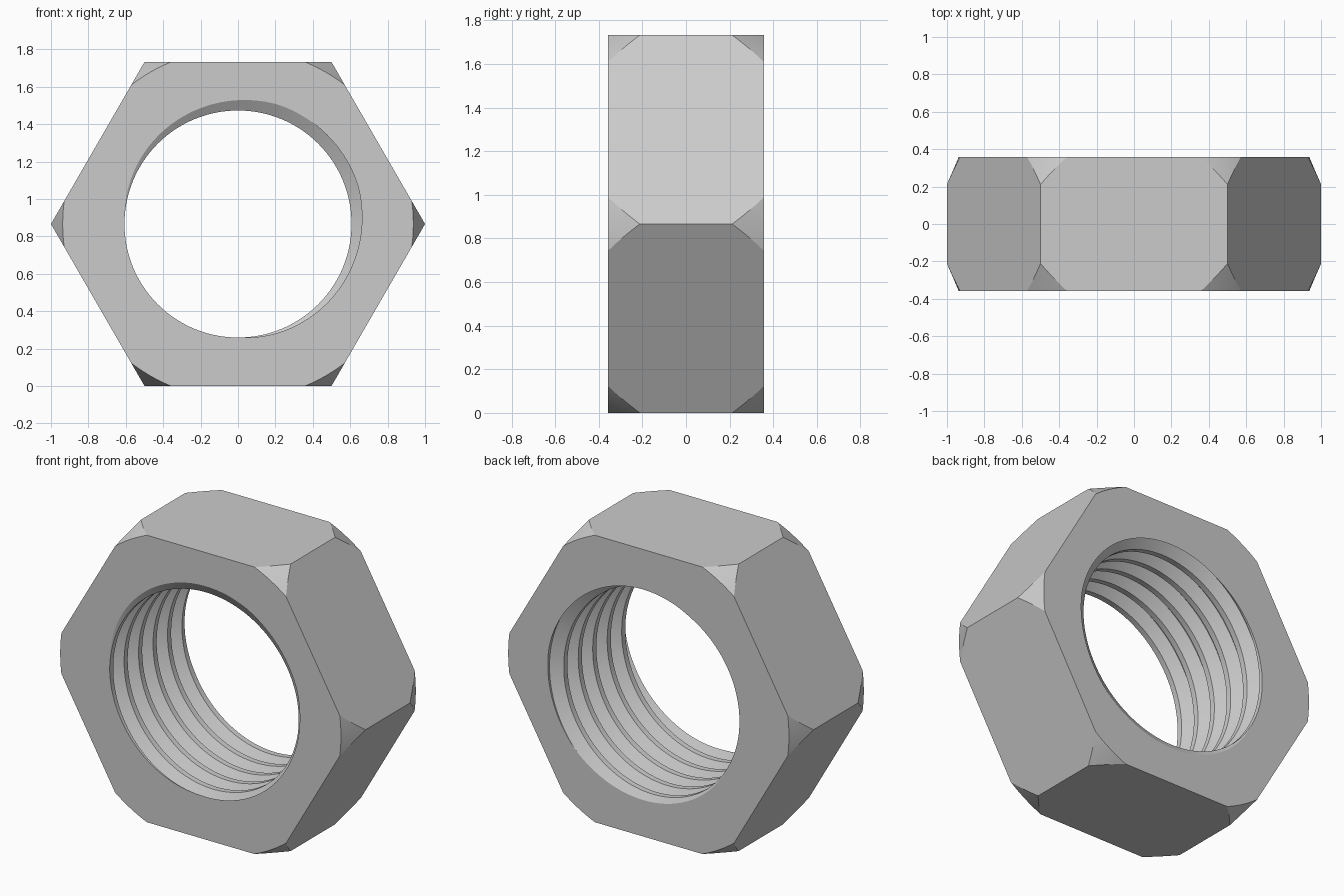
import bpy, bmesh
from math import pi, cos, sin, floor, ceil, radians

if "Cube" in bpy.data.objects:
    bpy.data.objects.remove(bpy.data.objects["Cube"], do_unlink=True)

STEPS = 144                      # columns around the nut
HALF = 0.357                     # half thickness
APOTHEM = cos(pi / 6)
FACE_R = APOTHEM / cos(pi / 8)   # radius where the chamfer meets the flat face
CHAMFER = 0.145
MINOR, MAJOR, PITCH = 0.607, 0.673, 0.138
# Thread form over one pitch: crest, rising flank, root, falling flank
FORM = [(0, MINOR), (0.25, MINOR), (0.55, MAJOR), (0.7, MAJOR), (1, MINOR)]


def thread_radius(u):
    u -= floor(u)
    for (a, ra), (b, rb) in zip(FORM, FORM[1:]):
        if u <= b:
            return ra + (rb - ra) * (u - a) / (b - a)


def thread_points(angle):
    """Radius and depth of the helical bore at one angle, clipped to the faces."""
    turn = (angle - pi) / (2 * pi)
    points = []
    for k in range(-2, ceil(2 * HALF / PITCH) + 3):
        for u, r in FORM[:-1]:
            y = (k + u - turn) * PITCH - HALF
            if abs(y) > HALF:
                y = max(-HALF, min(HALF, y))
                r = thread_radius((y + HALF) / PITCH + turn)
            points.append((r, y))
    return points


def outer_points(angle):
    """Hexagonal outside with conical corner chamfers, back to front."""
    hexagon = APOTHEM / cos(angle % (pi / 3) - pi / 6)
    rim = min(hexagon, FACE_R)
    edge = HALF - CHAMFER * (hexagon - rim) / (1 - FACE_R)
    return [(rim, HALF), (hexagon, edge), (hexagon, -edge), (rim, -HALF)]


# Sweep the section around the axis
bm = bmesh.new()
columns = []
for i in range(STEPS + 1):
    a = 2 * pi * i / STEPS
    section = thread_points(a) + outer_points(a)
    columns.append([bm.verts.new((r * cos(a), y, APOTHEM + r * sin(a))) for r, y in section])
for left, right in zip(columns, columns[1:]):
    for j in range(len(left)):
        n = (j + 1) % len(left)
        bm.faces.new((left[j], left[n], right[n], right[j]))
bmesh.ops.remove_doubles(bm, verts=bm.verts, dist=0.0001)
bmesh.ops.recalc_face_normals(bm, faces=bm.faces)

mesh = bpy.data.meshes.new("hex_nut")
bm.to_mesh(mesh)
bm.free()
nut = bpy.data.objects.new("hex_nut", mesh)
bpy.context.collection.objects.link(nut)

# Plain steel
steel = bpy.data.materials.new("steel_grey")
steel.use_nodes = True
color = (0.6, 0.6, 0.6, 1)
steel.diffuse_color = color
steel.node_tree.nodes["Principled BSDF"].inputs["Base Color"].default_value = color
mesh.materials.append(steel)

bpy.ops.object.select_all(action="DESELECT")
nut.select_set(True)
bpy.context.view_layer.objects.active = nut
bpy.ops.object.shade_smooth_by_angle(angle=radians(20))
